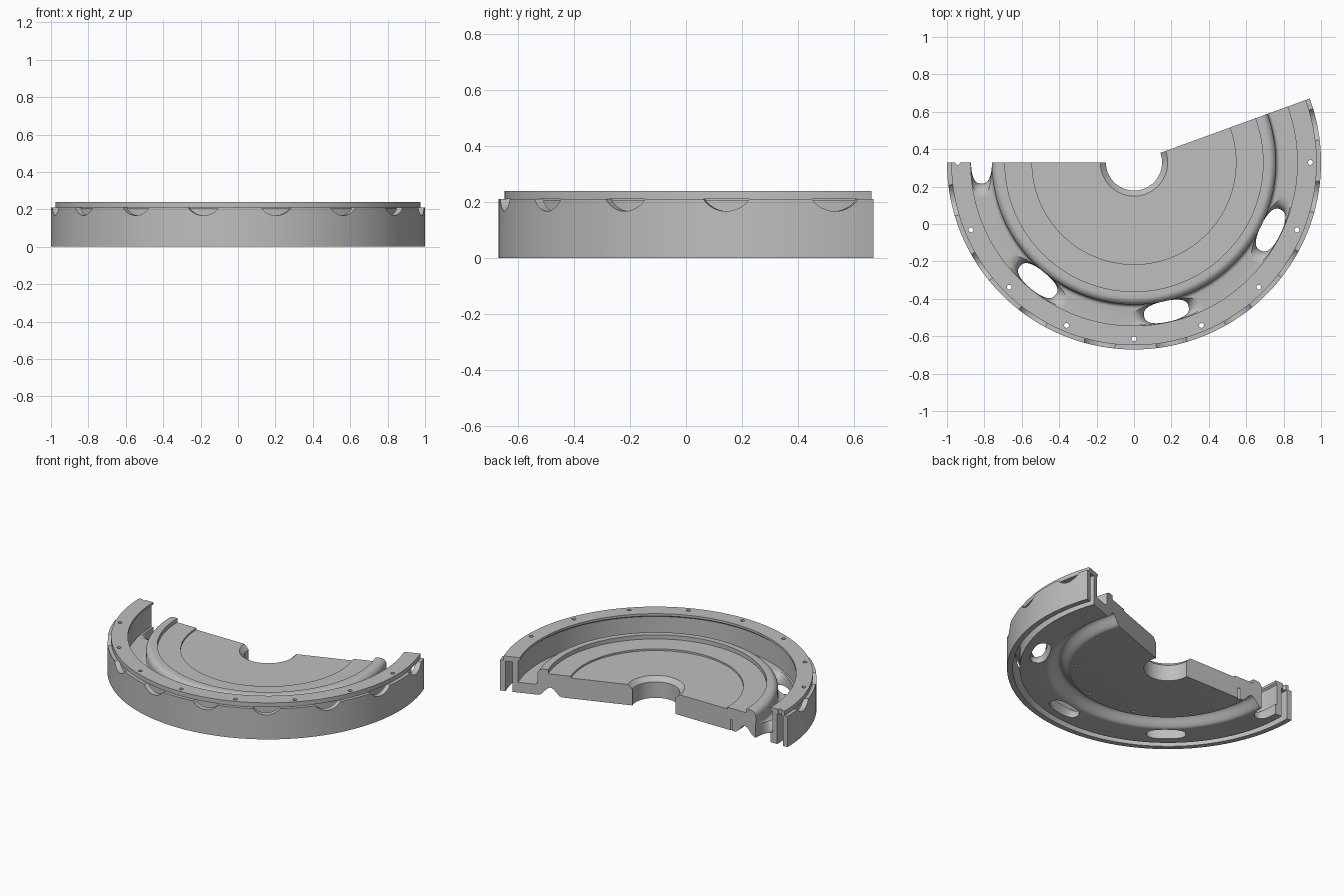
import bpy, bmesh
from math import pi, sin, cos, radians, sqrt, copysign
from mathutils import Matrix, Vector

cube = bpy.data.objects.get("Cube")
if cube:
    bpy.data.objects.remove(cube, do_unlink=True)

AXIS = Vector((0, 0.329, 0))      # axis of revolution
START, SWEEP, STEPS = 180, 200, 150
WEB_TOP = 0.07                    # top of the channel floor

steel = bpy.data.materials.new("plain_grey")
steel.use_nodes = True
grey = (0.52, 0.52, 0.52, 1)
steel.diffuse_color = grey
steel.node_tree.nodes["Principled BSDF"].inputs["Base Color"].default_value = grey


def new_object(name, bm):
    bmesh.ops.recalc_face_normals(bm, faces=bm.faces)
    mesh = bpy.data.meshes.new(name)
    bm.to_mesh(mesh)
    bm.free()
    mesh.materials.append(steel)
    obj = bpy.data.objects.new(name, mesh)
    bpy.context.collection.objects.link(obj)
    return obj


def arc(r, z, radius, a0, a1, n):
    """Points of an arc in the (radius, height) plane."""
    angles = [radians(a0 + (a1 - a0) * i / n) for i in range(n + 1)]
    return [(r + radius * cos(a), z + radius * sin(a)) for a in angles]


def polar(angle, r, z):
    """Frame at a polar position: x radial, y tangential."""
    return (Matrix.Translation(AXIS) @ Matrix.Rotation(radians(angle), 4, 'Z')
            @ Matrix.Translation((r, 0, z)))


def loft(bm, loops):
    """Closed solid through a list of equal-length loops of points."""
    rings = [[bm.verts.new(p) for p in loop] for loop in loops]
    for a, b in zip(rings, rings[1:]):
        for k in range(len(a)):
            j = (k + 1) % len(a)
            bm.faces.new((a[k], a[j], b[j], b[k]))
    bm.faces.new(rings[0])
    bm.faces.new(rings[-1])


# Cross-section: hub, soft underside groove, double outer wall, flange, ridge, plate
profile = [(0.15, 0)]
profile += [(0.6 + 0.155 * i / 18, 0.029 * (1 - cos(2 * pi * i / 18)))
            for i in range(19)]
profile += [(0.922, 0), (0.922, 0.205), (0.965, 0.205), (0.965, 0), (1, 0),
            (1, 0.21), (0.977, 0.21), (0.977, 0.24), (0.873, 0.24),
            (0.873, 0.225), (0.885, 0.215), (0.885, WEB_TOP)]
profile += arc(0.78, WEB_TOP + 0.02, 0.02, 270, 180, 4)
profile += arc(0.72, 0.14, 0.04, 0, 90, 8)
profile += [(0.69, 0.18), (0.69, 0.152), (0.545, 0.152), (0.545, 0.14),
            (0.18, 0.14), (0.15, 0.11)]

solid = bmesh.new()
frames = [polar(START + SWEEP * i / STEPS, 0, 0) for i in range(STEPS + 1)]
loft(solid, [[f @ Vector((r, 0, z)) for r, z in profile] for f in frames])
body = new_object("drum_sector", solid)

# Cutters gathered in one helper mesh
cut = bmesh.new()


def round_hole(angle, r, z, radius, depth):
    bmesh.ops.create_cone(cut, cap_ends=True, segments=20, radius1=radius,
                          radius2=radius, depth=depth, matrix=polar(angle, r, z))


def flared_slot(angle):
    """Oval slot whose two ends ramp out towards the channel floor."""
    loops = []
    for z in [-0.04] + [WEB_TOP * i / 8 for i in range(9)] + [0.1]:
        t = min(max(z / WEB_TOP, 0), 1)
        length = 0.122 + 0.065 * (1 - sqrt(1 - t * t))
        loop = []
        for k in range(40):
            c, s = cos(2 * pi * k / 40), sin(2 * pi * k / 40)
            loop.append(polar(angle, 0.815, z) @ Vector((
                0.056 * copysign(abs(c) ** 0.75, c),
                length * copysign(abs(s) ** 0.85, s), 0)))
        loops.append(loop)
    loft(cut, loops)


def rim_notch(angle):
    frame = polar(angle, 0, 0)
    outline = arc(0, 0.27, 0.103, 215.3, 324.7, 16)
    loft(cut, [[frame @ Vector((r, t, z)) for t, z in outline]
               for r in (0.957, 1.03)])


for i in range(9):
    round_hole(180 + 22.5 * i, 0.943, 0.23, 0.013, 0.1)   # flange bolt holes
    rim_notch(191.8 + 22.5 * i)                           # skirt notches
for i in range(6):
    round_hole(180 + 36 * i, 0.575, 0, 0.009, 0.15)       # blind holes below
for i in range(4):
    flared_slot(179.4 + 360 / 7 * i)                      # oval openings
cutter = new_object("cutter", cut)
cutter.hide_render = True

# Apply the cut and drop the helper
mod = body.modifiers.new("openings", 'BOOLEAN')
mod.operation = 'DIFFERENCE'
mod.solver = 'EXACT'
mod.object = cutter
bpy.context.view_layer.update()
graph = bpy.context.evaluated_depsgraph_get()
result = bpy.data.meshes.new_from_object(body.evaluated_get(graph))
body.modifiers.clear()
body.data = result
result.materials.clear()
result.materials.append(steel)
for face in result.polygons:
    face.material_index = 0
bpy.data.objects.remove(cutter, do_unlink=True)

bpy.ops.object.select_all(action='DESELECT')
body.select_set(True)
bpy.context.view_layer.objects.active = body
bpy.ops.object.shade_smooth_by_angle(angle=radians(30))
